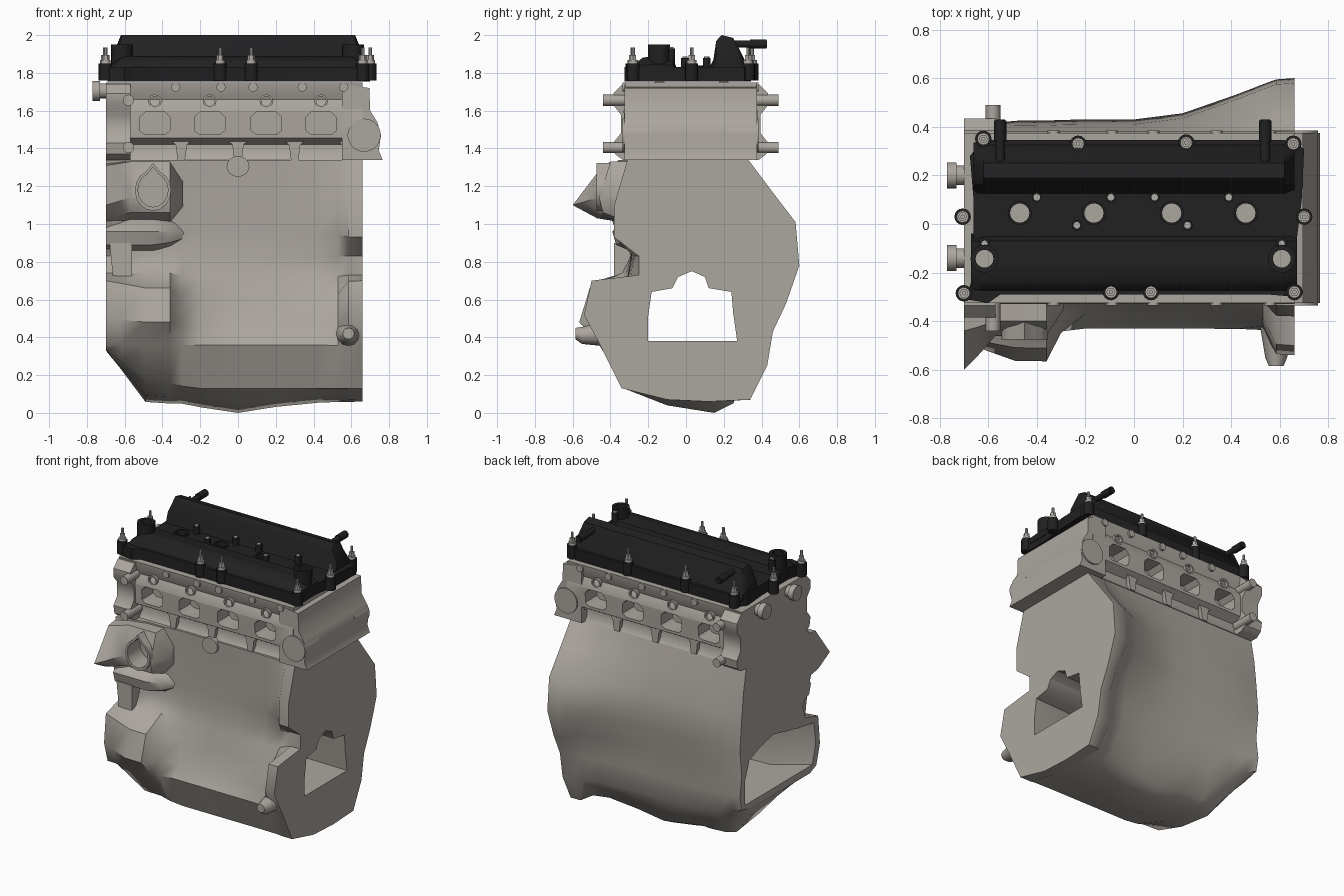
import bpy, bmesh, math

if "Cube" in bpy.data.objects:
    bpy.data.objects.remove(bpy.data.objects["Cube"])

def material(name, r, g, b):
    m = bpy.data.materials.new(name)
    m.diffuse_color = (r, g, b, 1)
    m.use_nodes = True
    m.node_tree.nodes["Principled BSDF"].inputs["Base Color"].default_value = m.diffuse_color
    return m

CAST = material("cast metal", 0.41, 0.38, 0.345)
BLACK = material("black plastic", 0.015, 0.015, 0.016)
STEEL = material("bolt steel", 0.45, 0.43, 0.40)
helpers = []

def loft(name, rings, mat):
    """Skin a list of equal-length 3D rings and cap both ends."""
    bm = bmesh.new()
    vs = [[bm.verts.new(p) for p in r] for r in rings]
    n = len(vs[0])
    for a, b in zip(vs, vs[1:]):
        for i in range(n):
            j = (i + 1) % n
            bm.faces.new((a[i], a[j], b[j], b[i]))
    bm.faces.new(vs[0])
    bm.faces.new(vs[-1])
    bmesh.ops.recalc_face_normals(bm, faces=bm.faces)
    me = bpy.data.meshes.new(name)
    bm.to_mesh(me)
    bm.free()
    me.materials.append(mat)
    ob = bpy.data.objects.new(name, me)
    bpy.context.collection.objects.link(ob)
    return ob

def place(pts, axis, d):
    return [{'x': (d, p, q), 'y': (p, d, q), 'z': (p, q, d)}[axis] for p, q in pts]

def prism(name, pts, axis, a, b, mat):
    return loft(name, [place(pts, axis, a), place(pts, axis, b)], mat)

def ngon(cx, cy, r, n=16, ry=None):
    return [(cx + r * math.cos(2 * math.pi * i / n),
             cy + (ry or r) * math.sin(2 * math.pi * i / n)) for i in range(n)]

def cyl(name, cx, cy, r, axis, a, b, mat, n=16):
    return prism(name, ngon(cx, cy, r, n), axis, a, b, mat)

def mix(a, b, t, rib=None, lift=0):
    """Blend two sections; the rear rib (points 3-4) has its own amount, the sump can be lifted."""
    out = []
    for i, (p, q) in enumerate(zip(a, b)):
        k = t
        if rib is not None and 2 <= i <= 7:
            k = rib if i in (3, 4) else (rib + t) / 2
        out.append((p[0] + (q[0] - p[0]) * k,
                    p[1] + (q[1] - p[1]) * k + (lift if 8 <= i <= 10 else 0)))
    return out

def cut(ob, cutters):
    for c in cutters:
        m = ob.modifiers.new("cut", 'BOOLEAN')
        m.operation, m.solver, m.object = 'DIFFERENCE', 'EXACT', c
        if c not in helpers:
            c.hide_render = True
            helpers.append(c)
    bpy.context.view_layer.update()
    dg = bpy.context.evaluated_depsgraph_get()
    me = bpy.data.meshes.new_from_object(ob.evaluated_get(dg))
    ob.modifiers.clear()
    ob.data = me

# ---- engine block: (y, z) sections at the left end, middle and right end
LEFT = [(-.36, 1.34), (.33, 1.34), (.36, 1.18), (.38, 1.0), (.40, .78), (.38, .6), (.40, .45),
        (.38, .36), (.25, .33), (.1, .33), (-.15, .33), (-.38, .33), (-.45, .36), (-.49, .5),
        (-.47, .7), (-.33, .74), (-.3, .83), (-.36, .93), (-.42, 1.1)]
MID = [(-.3, 1.34), (.33, 1.34), (.37, 1.18), (.41, 1.0), (.43, .78), (.37, .6), (.38, .43),
       (.34, .25), (.25, .05), (.15, 0), (-.1, .04), (-.33, .13), (-.43, .36), (-.37, .45),
       (-.34, .6), (-.31, .72), (-.29, .83), (-.29, .95), (-.29, 1.1)]
RIGHT = [(-.31, 1.34), (.33, 1.34), (.45, 1.18), (.58, 1.01), (.60, .78), (.53, .58), (.46, .43),
         (.43, .25), (.34, .07), (.12, .06), (-.1, .07), (-.34, .13), (-.45, .35), (-.54, .52),
         (-.5, .7), (-.25, .73), (-.25, .83), (-.38, .93), (-.38, 1.1)]
BULGE = mix(LEFT, MID, .85)
BULGE[12:16] = [(-.46, .36), (-.565, .48), (-.51, .66), (-.34, .74)]
stations = [(-.7, LEFT), (-.62, mix(LEFT, BULGE, .35)), (-.49, mix(LEFT, BULGE, .97)), (-.36, BULGE),
            (-.3, mix(BULGE, MID, .6, None, .03)), (-.2, mix(MID, RIGHT, 0, 0, .03)), (0, MID),
            (.2, mix(MID, RIGHT, .03, .15, .03)), (.42, mix(MID, RIGHT, .06, .6, .05)),
            (.53, mix(MID, RIGHT, .3, .85, .04)), (.585, mix(MID, RIGHT, .97)), (.66, RIGHT)]
block = loft("engine_block", [place(p, 'x', x) for x, p in stations], CAST)

# crank tunnel running through the block
HL = [(-.42, .38), (-.46, .52), (-.44, .67), (-.25, .70), (-.1, .73), (.03, .76), (.12, .74),
      (.2, .72), (.3, .68), (.35, .55), (.35, .38)]
HR = [(-.2, .38), (-.2, .5), (-.18, .64), (-.07, .66), (-.04, .72), (.03, .75), (.1, .72),
      (.12, .66), (.24, .64), (.25, .52), (.27, .38)]
cut(block, [loft("tunnel_cutter", [place(HL, 'x', -.72), place(mix(HL, HR, .75), 'x', -.48),
                                   place(HR, 'x', .7)], CAST)])

# front-left coolant inlet flange with its teardrop hole
flare = [(-.28, 1.33), (-.44, 1.31), (-.6, 1.1), (-.47, 1.03), (-.28, 1.0)]
flat = [(-.28, 1.33), (-.40, 1.33), (-.46, 1.14), (-.44, 1.06), (-.28, 1.0)]
inlet = loft("coolant_inlet", [place(flare, 'x', -.7), place(mix(flare, flat, .35), 'x', -.65),
                               place(flat, 'x', -.57), place(flat, 'x', -.36),
                               place(mix(flat, [(-.28, 1.15)] * 5, .6), 'x', -.29)], CAST)
drop = [(x, z + (.03 if i == 4 else 0)) for i, (x, z) in enumerate(ngon(-.45, 1.18, .08, 16, .09))]
rim = [(-.45 + (x + .45) * 1.2, 1.19 + (z - 1.19) * 1.2) for x, z in drop]
collar = prism("inlet_collar", rim, 'y', -.475, -.3, CAST)
hole = prism("inlet_cutter", drop, 'y', -.7, -.33, CAST)
cut(inlet, [hole])
cut(collar, [hole])

# front lumps and brackets on the block
shelf = [(-.22, 1.06), (-.34, 1.03), (-.39, .96), (-.37, .89), (-.3, .86), (-.22, .85)]
tip = [(-.22, .95)] * 6
loft("side_shelf", [place(shelf, 'x', -.7), place(shelf, 'x', -.45), place(mix(shelf, tip, .2), 'x', -.36),
                    place(mix(shelf, tip, .6), 'x', -.28)], CAST)
prism("side_bracket", [(-.68, .9), (-.56, .9), (-.56, .68), (-.61, .66), (-.66, .7)],
      'y', -.38, -.22, CAST)
loft("corner_boss", [place(ngon(.585, .42, .03, 12), 'y', -.585), place(ngon(.585, .41, .045, 12), 'y', -.55),
                     place(ngon(.585, .42, .07, 12), 'y', -.4)], CAST)
prism("deck_boss", ngon(0, 1.305, .06, 16, .055), 'y', -.315, -.2, CAST)

# ---- cylinder head (y mirrored about 0.025)
half = [(-.31, 1.34), (-.29, 1.37), (-.29, 1.42), (-.35, 1.455), (-.355, 1.6), (-.325, 1.66),
        (-.345, 1.71), (-.35, 1.75)]
section = [(y + .025, z) for y, z in half] + [(.025 - y, z) for y, z in reversed(half)]
head = prism("cylinder_head", section, 'x', -.7, .66, CAST)
cutters = []
PORTS = (-.44, -.15, .15, .44)
for x in PORTS:
    z = 1.535
    port = [(x - .08, z - .04), (x - .055, z - .06), (x + .055, z - .06), (x + .08, z - .04),
            (x + .08, z + .03), (x + .05, z + .06), (x - .05, z + .06), (x - .08, z + .03)]
    for y0, y1 in ((-.5, -.2), (.25, .5)):
        cutters.append(prism("port_cutter", port, 'y', y0, y1, CAST))
cut(head, cutters)
for side in (-1, 1):
    face = .025 + side * .33
    for x in PORTS:
        # tubes above the ports, open at the front
        tube = cyl("injector_tube", x, 1.65, .036, 'y', face - side * .1, face + side * .02, CAST, 12)
        cut(tube, [cyl("tube_cutter", x, 1.65, .026, 'y', face - side * .06, face + side * .1, CAST, 10)])
    for x in (-.3, 0, .3, .58):
        prism("head_rib", [(x - .07, 1.455), (x + .07, 1.455), (x + .03, 1.42), (x + .02, 1.34),
                           (x - .02, 1.34), (x - .03, 1.42)],
              'y', .025 + side * .2, face - side * .01, CAST)
    for x in (-.33, -.09, .08, .34, .56):
        cyl("rim_boss", x, 1.725, .025, 'y', .025 + side * .2, face + side * .03, CAST, 10)
    for z in (1.655, 1.405):
        cyl("flange_boss", -.58, z, .03, 'y', .025 + side * .3, .025 + side * .465, CAST, 12)
    cyl("end_plug", .668, 1.47, .088, 'y', .025 + side * .2, .025 + side * .36, CAST, 20)

# flange at the left end, waisted sides
fl = [(-.36, 1.34), (-.40, 1.37), (-.41, 1.43), (-.37, 1.48), (-.37, 1.58), (-.41, 1.63), (-.41, 1.69), (-.36, 1.74)]
prism("chain_flange", [(y + .025, z) for y, z in fl] + [(.025 - y, z) for y, z in reversed(fl)],
      'x', -.70, -.57, CAST)
prism("head_right_end", [(.55, 1.34), (.765, 1.34), (.745, 1.39), (.757, 1.47), (.737, 1.54), (.70, 1.6),
                         (.695, 1.72), (.55, 1.74)], 'y', -.325, .375, CAST)
for y in (.2, -.14):
    cyl("cam_plug", y, 1.705, .04, 'x', -.73, -.66, CAST)
    cyl("cam_plug_cap", y, 1.705, .053, 'x', -.77, -.73, CAST)

# ---- black valve cover
outline = [(-.69, -.31), (-.60, -.325), (-.55, -.29), (.55, -.29), (.67, -.30), (.665, -.1), (.69, .1),
           (.70, .31), (.62, .345), (-.62, .345), (-.675, .28), (-.66, .1), (-.66, -.2)]
base = prism("cover_base", outline, 'z', 1.755, 1.83, BLACK)

def ridge(name, prof, a, b):
    low = [(y, 1.80 + (z - 1.80) * .5) for y, z in prof]
    return loft(name, [place(low, 'x', -b), place(prof, 'x', -a), place(prof, 'x', a),
                       place(low, 'x', b)], BLACK)

front = ridge("front_cam_ridge", [(-.28, 1.80), (-.27, 1.85), (-.23, 1.88), (-.17, 1.89),
                                  (-.07, 1.88), (-.04, 1.80)], .61, .67)
ridge("rear_cam_ridge", [(.11, 1.80), (.145, 1.87), (.16, 1.97), (.19, 2.0), (.25, 1.985),
                         (.28, 1.93), (.32, 1.85), (.335, 1.80)], .62, .66)
plug_holes = [cyl("plug_cutter", x, .045, .04, 'z', 1.7, 2.1, BLACK) for x in (-.47, -.165, .155, .46)]
fill_holes = [cyl("fill_cutter", x, -.143, .037, 'z', 1.7, 2.1, BLACK) for x in (-.615, .608)]
cut(base, plug_holes + fill_holes)
cut(front, fill_holes)
for x, h in zip((-.615, .608), fill_holes):
    cut(cyl("fill_collar", x, -.143, .058, 'z', 1.78, 1.95, BLACK), [h])
    cyl("collar_boss", x, -.08, .024, 'z', 1.8, 1.93, BLACK, 10)
    cyl("collar_bolt", x, -.08, .014, 'z', 1.93, 1.938, STEEL, 8)
for x, h in zip((-.47, -.165, .155, .46), plug_holes):
    cut(cyl("plug_rim", x, .045, .05, 'z', 1.8, 1.84, BLACK), [h])
for x, y in ((-.4, .11), (-.095, .11), (.085, .11), (.39, .11), (-.235, -.005), (.22, -.005)):
    cyl("coil_post", x, y, .022, 'z', 1.8, 1.88, BLACK, 10)
    cyl("coil_post_insert", x, y, .014, 'z', 1.88, 1.886, STEEL, 8)
for x in (-.55, .54):
    cyl("breather_pipe", x, 1.953, .019, 'y', .2, .43, BLACK, 12)
    cyl("breather_tip", x, 1.953, .025, 'y', .34, .425, BLACK, 12)

# cover bolts and studs around the rim
for x, y in ((-.62, .35), (-.23, .33), (.215, .335), (.655, .33), (-.705, .03), (.70, .03),
             (-.70, -.285), (-.095, -.28), (.07, -.28), (.66, -.28)):
    cyl("bolt_boss", x, y, .034, 'z', 1.76, 1.85, BLACK)
    cyl("bolt_washer", x, y, .025, 'z', 1.85, 1.868, STEEL, 12)
    cyl("bolt_nut", x, y, .019, 'z', 1.868, 1.895, STEEL, 6)
    cyl("bolt_stud", x, y, .009, 'z', 1.895, 1.935, STEEL, 8)

# remove helpers and smooth the surfaces
for c in helpers:
    bpy.data.objects.remove(c)
bpy.ops.object.select_all(action='SELECT')
bpy.context.view_layer.objects.active = block
bpy.ops.object.shade_smooth_by_angle(angle=math.radians(42))
